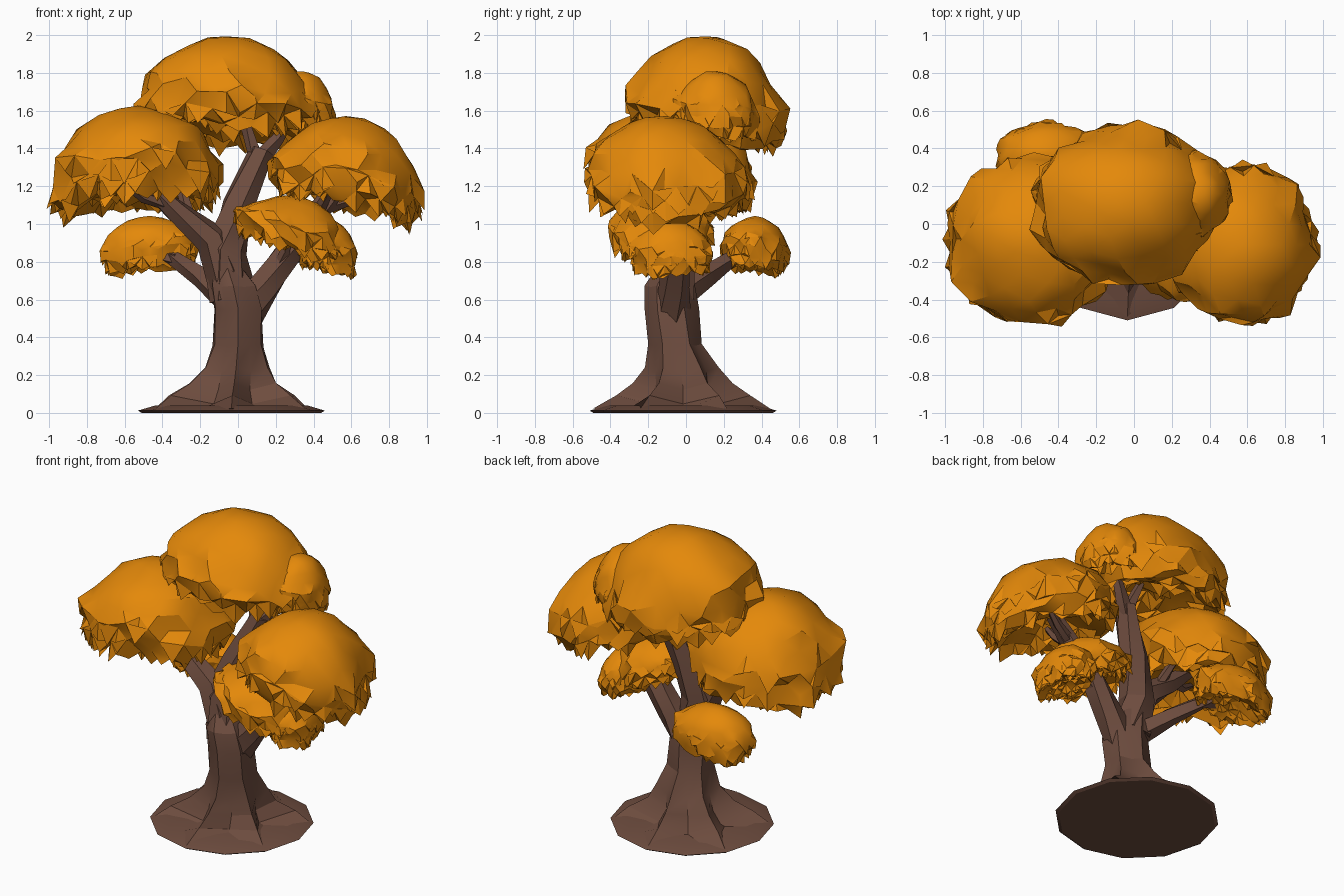
import bpy, bmesh, math, random
from mathutils import Vector, noise

random.seed(11)
if "Cube" in bpy.data.objects:
    bpy.data.objects.remove(bpy.data.objects["Cube"])


def material(name, color):
    m = bpy.data.materials.new(name)
    m.use_nodes = True
    m.diffuse_color = color
    m.node_tree.nodes["Principled BSDF"].inputs["Base Color"].default_value = color
    return m


bark = material("brown bark", (0.155, 0.073, 0.049, 1))
leaves = material("orange leaves", (0.78, 0.25, 0.003, 1))


def finish(bm, name, mat, angle):
    bmesh.ops.recalc_face_normals(bm, faces=bm.faces)
    me = bpy.data.meshes.new(name)
    bm.to_mesh(me)
    bm.free()
    me.materials.append(mat)
    me.shade_smooth()
    me.set_sharp_from_angle(angle=math.radians(angle))
    ob = bpy.data.objects.new(name, me)
    bpy.context.collection.objects.link(ob)


def loft(bm, rings):
    """Skin a list of equal-length point rings and cap both ends."""
    loops = [[bm.verts.new(p) for p in ring] for ring in rings]
    n = len(loops[0])
    for a, b in zip(loops, loops[1:]):
        for i in range(n):
            j = (i + 1) % n
            bm.faces.new((a[i], a[j], b[j], b[i]))
    bm.faces.new(loops[0][::-1])
    bm.faces.new(loops[-1])


def branch(name, path, r0, r1, sides=6):
    """Tapering, slightly uneven limb along a path."""
    pts = [Vector(p) for p in path]
    rings = []
    for k, p in enumerate(pts):
        d = (pts[min(k + 1, len(pts) - 1)] - pts[max(k - 1, 0)]).normalized()
        u = d.cross(Vector((0, 1, 0.2))).normalized()
        v = d.cross(u)
        r = r0 + (r1 - r0) * k / (len(pts) - 1)
        ring = []
        for i in range(sides):
            a = math.tau * i / sides + 0.3 * k
            q = r * random.uniform(0.88, 1.12)
            ring.append(p + u * q * math.cos(a) + v * q * math.sin(a))
        rings.append(ring)
    bm = bmesh.new()
    loft(bm, rings)
    finish(bm, name, bark, 25)


def lobe(bm, x, y, z, rx, ry, top, drop, tx=0, ty=0, sag=0, detail=3):
    """Leaf dome: rounded top, ragged rim, hollowed underside.
    tx and ty tilt the rim, sag lowers its two x ends."""
    verts = bmesh.ops.create_icosphere(bm, subdivisions=detail, radius=1)["verts"]
    ragged = []
    for f in {f for v in verts for f in v.link_faces}:
        w = f.calc_center_median().z
        chance = 0.6 if -0.6 < w < 0 else 0.3 if abs(w) < 0.4 else 0.45 if w < 0 else 0
        if random.random() < chance:
            ragged.append(f)
    size = min(rx, ry)
    for v in verts:
        u = v.co.copy()
        bump = 1 + 0.09 * noise.noise(u * 2.2 + Vector((x * 7, y * 7, z * 7)))
        rough = 0.08 if u.z < 0.3 else 0.04
        bump += random.uniform(-rough, rough)
        if u.z > 0:
            h = u.z ** 1.2 * (top - z)
        elif u.z > -0.5:
            h = u.z * drop
        else:
            h = -0.5 * drop + (-u.z - 0.5) * drop * 0.65
        if u.z < 0.3:
            h += size * random.uniform(-0.08, 0.08)
        dx, dy = u.x * rx * bump, u.y * ry * bump
        h += (tx * dx + ty * dy - sag * u.x ** 2) * (1 - max(u.z, 0))
        v.co = (x + dx, y + dy, z + h * (0.5 + 0.5 * bump))
    # leaf tips hanging off the lower faces
    for t in bmesh.ops.poke(bm, faces=ragged)["verts"]:
        out = Vector((t.co.x - x, t.co.y - y, 0)).normalized()
        t.co += out * size * random.uniform(-0.03, 0.1)
        t.co.z -= size * random.uniform(0.03, 0.22)


def foliage(name, lobes):
    bm = bmesh.new()
    for spec in lobes:
        lobe(bm, *spec)
    finish(bm, name, leaves, 28)


# Ground plate with a thin, tapering edge
SIDES = 12


def circle(r, z, cx=-0.035, cy=-0.015):
    return [Vector((cx + r * math.cos(math.tau * i / SIDES),
                    cy + r * math.sin(math.tau * i / SIDES), z)) for i in range(SIDES)]


bm = bmesh.new()
loft(bm, [circle(0.475, 0), circle(0.495, 0.012), circle(0.4, 0.04)])
finish(bm, "root_plate", bark, 25)

# Trunk with flared roots: height, radius, root depth, centre x, centre y
bm = bmesh.new()
rings = []
for z, r, flare, cx, cy in [(0.015, 0.42, 0.1, -0.035, -0.015), (0.07, 0.29, 0.28, -0.03, -0.015),
                            (0.14, 0.215, 0.22, -0.02, -0.015), (0.23, 0.172, 0.13, -0.01, -0.025),
                            (0.36, 0.135, 0.06, 0, -0.055), (0.55, 0.138, 0.05, 0, -0.08),
                            (0.67, 0.125, 0.04, -0.025, -0.085), (0.78, 0.08, 0.03, -0.06, -0.065)]:
    ring = circle(1, z, 0, 0)
    for i, p in enumerate(ring):
        q = r * (1 + (flare if i % 2 else -flare) + random.uniform(-0.06, 0.06))
        p.x, p.y = cx + p.x * q, cy + p.y * q
        p.z += flare * 0.08 * (1 if i % 2 else -1)
    rings.append(ring)
loft(bm, rings)
finish(bm, "trunk", bark, 25)

# Main limbs
branch("upper_limb", [(-0.03, -0.07, 0.6), (-0.07, -0.05, 0.85), (0.01, 0.0, 1.1),
                      (0.12, 0.06, 1.39)], 0.135, 0.065)
branch("upper_fork_left", [(0.1, 0.05, 1.34), (0.05, 0.08, 1.5), (0.0, 0.1, 1.62)], 0.045, 0.015, 5)
branch("upper_fork_right", [(0.12, 0.06, 1.34), (0.21, 0.11, 1.45), (0.3, 0.14, 1.6)], 0.055, 0.02, 5)
branch("right_limb", [(-0.05, -0.07, 0.7), (-0.14, -0.08, 0.92), (-0.33, -0.09, 1.07),
                      (-0.52, -0.09, 1.25)], 0.11, 0.04)
branch("left_limb", [(0.02, -0.07, 0.5), (0.14, -0.06, 0.67), (0.29, -0.05, 0.88),
                     (0.44, -0.07, 1.08), (0.57, -0.1, 1.25)], 0.1, 0.045)
branch("back_limb", [(-0.06, -0.04, 0.6), (-0.2, 0.1, 0.72), (-0.36, 0.25, 0.83),
                     (-0.46, 0.34, 0.92)], 0.075, 0.025, 5)

# Side twigs
twigs = {
    "right_twig_outer": [(-0.36, -0.09, 1.1), (-0.5, -0.15, 1.14), (-0.64, -0.2, 1.24)],
    "right_twig_inner": [(-0.24, -0.08, 1.0), (-0.29, 0.0, 1.15), (-0.34, 0.08, 1.28)],
    "left_twig_outer": [(0.43, -0.07, 1.07), (0.58, -0.02, 1.12), (0.7, 0.02, 1.2)],
    "left_twig_inner": [(0.42, -0.07, 1.05), (0.47, -0.18, 1.15), (0.5, -0.25, 1.25)],
    "front_twig": [(0.2, -0.06, 0.74), (0.25, -0.13, 0.86), (0.27, -0.17, 0.98)],
    "low_twig": [(0.24, -0.05, 0.8), (0.36, -0.06, 0.84), (0.46, -0.08, 0.9)],
    "back_twig": [(-0.33, 0.22, 0.81), (-0.46, 0.26, 0.83), (-0.57, 0.32, 0.9)],
}
for name, path in twigs.items():
    branch(name, path, 0.038, 0.015, 5)

# Leaf crowns
foliage("top_crown", [(-0.06, 0.11, 1.6, 0.48, 0.42, 2.0, 0.25, -0.08, -0.18),
                      (0.33, 0.16, 1.59, 0.18, 0.22, 1.81, 0.22, -0.1, -0.1, 0)])
foliage("right_crown", [(-0.53, -0.08, 1.27, 0.45, 0.45, 1.62, 0.28, 0.03, -0.13, 0.06)])
foliage("left_crown", [(0.57, -0.11, 1.25, 0.4, 0.42, 1.57, 0.26, -0.24, -0.06, 0.05)])
foliage("back_crown", [(-0.465, 0.365, 0.87, 0.26, 0.18, 1.04, 0.22, 0.08, -0.1)])
foliage("front_crown", [(0.27, -0.13, 0.97, 0.29, 0.27, 1.15, 0.2, -0.33, 0),
                        (0.475, -0.08, 0.85, 0.16, 0.22, 1.02, 0.2, -0.2, 0)])
